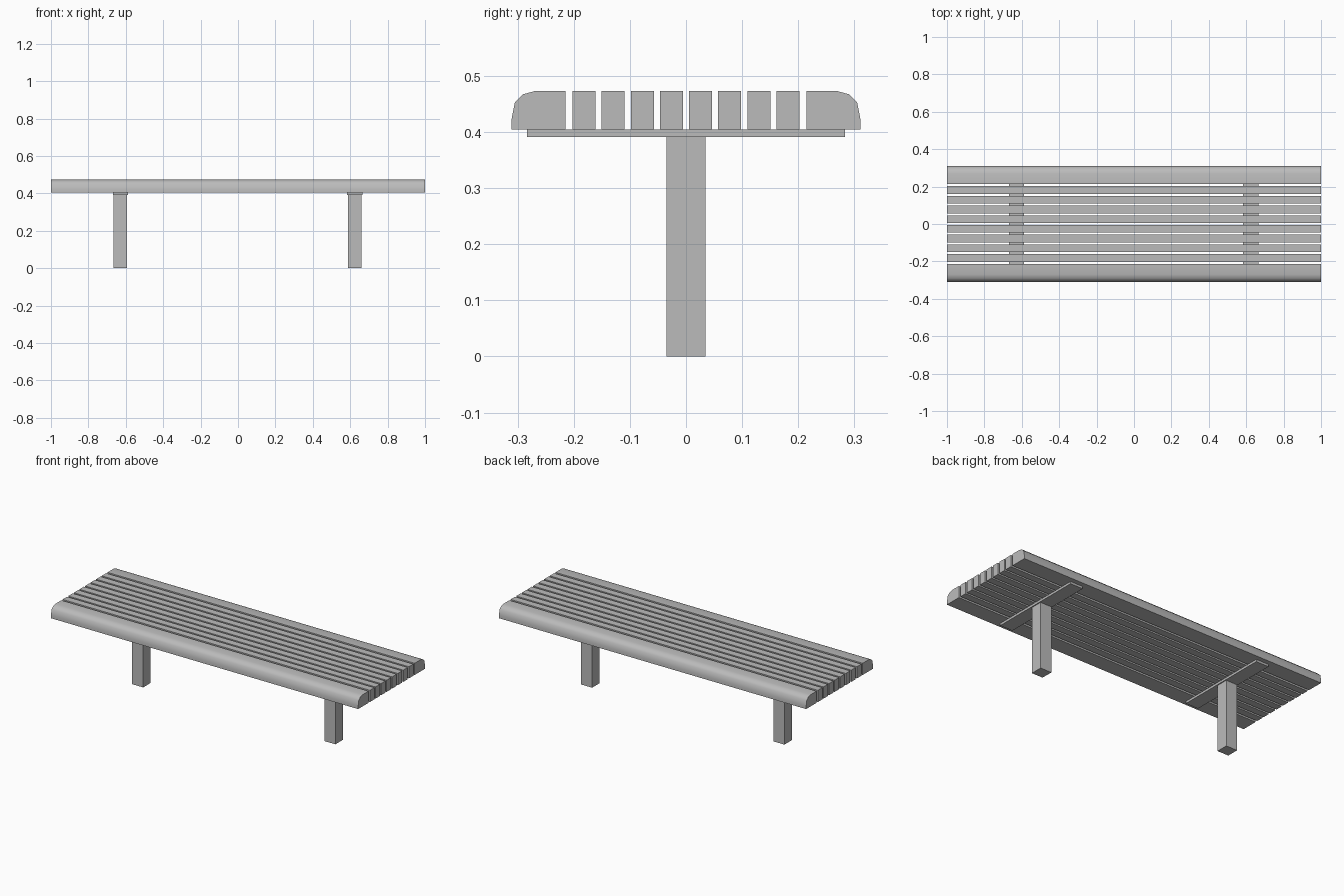
import bpy
import bmesh
import math

cube = bpy.data.objects.get("Cube")
if cube:
    bpy.data.objects.remove(cube, do_unlink=True)

grey = bpy.data.materials.new("plain grey")
grey.use_nodes = True
grey.diffuse_color = (0.5, 0.5, 0.5, 1)
grey.node_tree.nodes["Principled BSDF"].inputs["Base Color"].default_value = (0.5, 0.5, 0.5, 1)


def extrude_profile(name, profile, x0, x1):
    """Extrude a (y, z) outline along x."""
    bm = bmesh.new()
    face = bm.faces.new([bm.verts.new((x0, y, z)) for y, z in profile])
    result = bmesh.ops.extrude_face_region(bm, geom=[face])
    moved = [v for v in result["geom"] if isinstance(v, bmesh.types.BMVert)]
    bmesh.ops.translate(bm, verts=moved, vec=(x1 - x0, 0, 0))
    bmesh.ops.recalc_face_normals(bm, faces=bm.faces)
    mesh = bpy.data.meshes.new(name)
    bm.to_mesh(mesh)
    bm.free()
    mesh.materials.append(grey)
    obj = bpy.data.objects.new(name, mesh)
    bpy.context.collection.objects.link(obj)
    return obj


def box(name, x0, x1, y0, y1, z0, z1):
    return extrude_profile(name, [(y0, z0), (y1, z0), (y1, z1), (y0, z1)], x0, x1)


SEAT_BOTTOM, SEAT_TOP, PLATE_BOTTOM = 0.404, 0.473, 0.391

# Rounded front and back edge boards
edge = [(0.215, SEAT_BOTTOM), (0.311, SEAT_BOTTOM), (0.311, 0.422), (0.305, 0.453),
        (0.291, 0.467), (0.269, SEAT_TOP), (0.215, SEAT_TOP)]
for name, side in (("front_edge_board", -1), ("back_edge_board", 1)):
    board = extrude_profile(name, [(side * y, z) for y, z in edge], -1, 1)
    bpy.ops.object.select_all(action="DESELECT")
    board.select_set(True)
    bpy.context.view_layer.objects.active = board
    bpy.ops.object.shade_smooth_by_angle(angle=math.radians(40))

# Eight narrow seat slats
for i in range(8):
    y = (i - 3.5) * 0.0519
    box(f"seat_slat_{i + 1}", -1, 1, y - 0.0205, y + 0.0205, SEAT_BOTTOM, SEAT_TOP)

# Support plates and square posts
for name, plate_x, post_x in (("right", -0.628, -0.629), ("left", 0.624, 0.623)):
    box(f"{name}_support_plate", plate_x - 0.041, plate_x + 0.041,
        -0.283, 0.283, PLATE_BOTTOM, SEAT_BOTTOM)
    box(f"{name}_post", post_x - 0.036, post_x + 0.036, -0.035, 0.035, 0, PLATE_BOTTOM)
